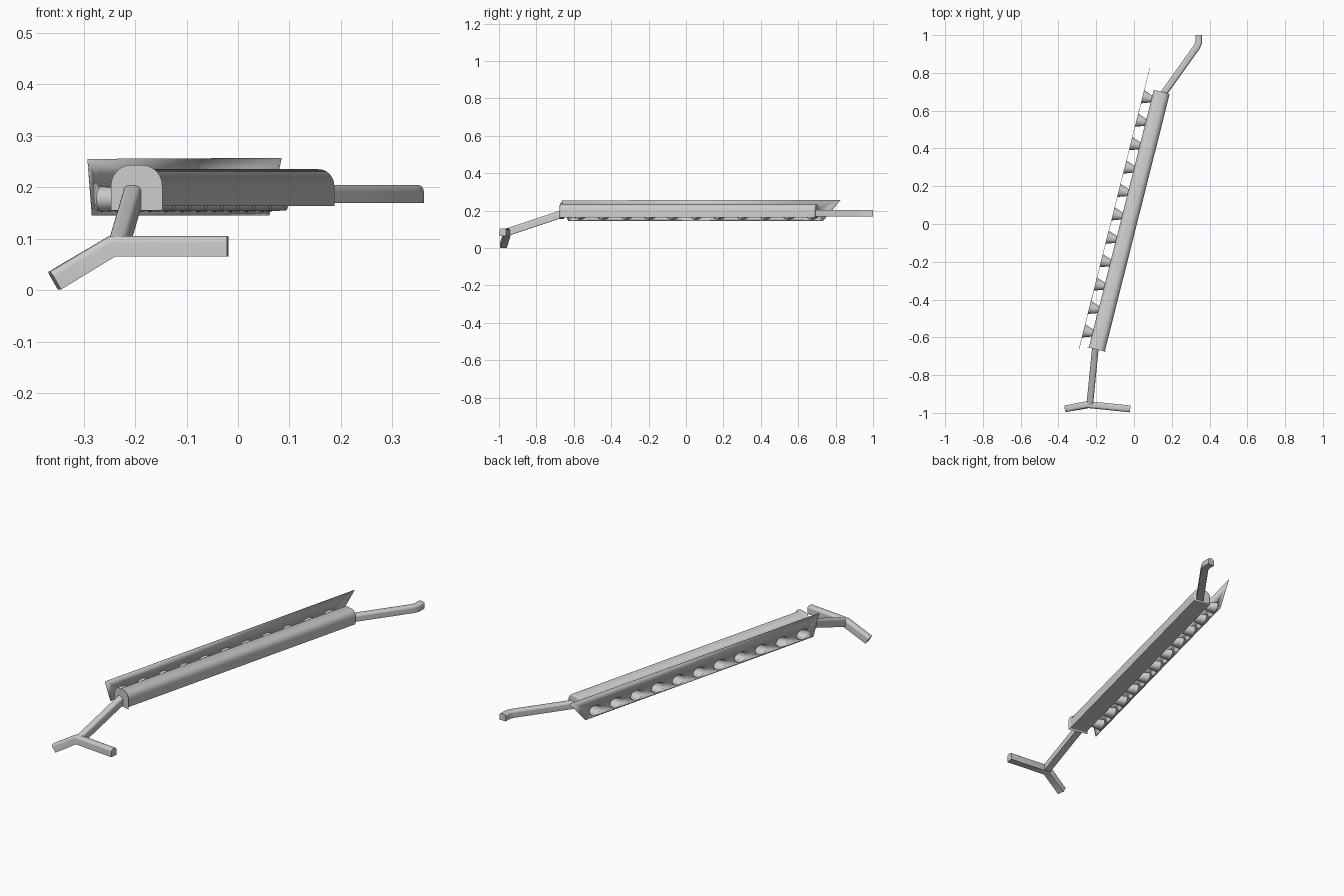
import bpy, bmesh
from math import sin, cos, pi
from mathutils import Vector

if "Cube" in bpy.data.objects:
    bpy.data.objects.remove(bpy.data.objects["Cube"])

Z = Vector((0, 0, 1))
START, END = Vector((-0.197, -0.665, 0)), Vector((0.147, 0.70, 0))
ALONG = (END - START).normalized()          # direction of the housing
OUT = Z.cross(ALONG)                        # towards the perforated plate


def local(u, v, z):
    return START + ALONG * u + OUT * v + Z * z


def finish(bm, name, fix=True):
    if fix:
        bmesh.ops.recalc_face_normals(bm, faces=bm.faces[:])
    me = bpy.data.meshes.new(name)
    bm.to_mesh(me)
    bm.free()
    ob = bpy.data.objects.new(name, me)
    bpy.context.collection.objects.link(ob)
    bpy.ops.object.select_all(action='DESELECT')
    ob.select_set(True)
    bpy.context.view_layer.objects.active = ob
    bpy.ops.object.shade_smooth_by_angle(angle=0.6)
    return ob


def d_profile(w, h, r, n=6):
    """Flat bottom, straight sides, rounded top corners, centred."""
    pts = [(-w / 2, -h / 2), (w / 2, -h / 2)]
    for cx, a0 in ((w / 2 - r, 0), (r - w / 2, pi / 2)):
        pts += [(cx + r * cos(a0 + pi / 2 * i / n), h / 2 - r + r * sin(a0 + pi / 2 * i / n))
                for i in range(n + 1)]
    return pts


def sweep(name, path, w, h, r, end_bevel=0):
    """Mitred sweep of the D profile along a path."""
    path = [Vector(p) for p in path]
    prof = d_profile(w, h, r)
    seg = [(b - a).normalized() for a, b in zip(path, path[1:])]
    bm = bmesh.new()
    rings = []
    for i, p in enumerate(path):
        t_in, t_out = seg[max(i - 1, 0)], seg[min(i, len(seg) - 1)]
        nrm = (t_in + t_out).normalized()
        side = t_in.cross(Z).normalized()
        up = side.cross(t_in)
        ring = []
        for x, y in prof:
            q = side * x + up * y
            q -= t_in * (q.dot(nrm) / t_in.dot(nrm))
            ring.append(bm.verts.new(p + q))
        rings.append(ring)
    n = len(prof)
    for a, b in zip(rings, rings[1:]):
        for i in range(n):
            bm.faces.new((a[i], a[(i + 1) % n], b[(i + 1) % n], b[i]))
    caps = [bm.faces.new(rings[0]), bm.faces.new(rings[-1])]
    bmesh.ops.remove_doubles(bm, verts=bm.verts[:], dist=1e-5)
    if end_bevel:
        edges = [e for f in caps for e in f.edges]
        bmesh.ops.bevel(bm, geom=edges, offset=end_bevel, segments=3,
                        profile=0.5, affect='EDGES')
    return finish(bm, name)


# Long housing with rounded top
sweep("housing", [local(0, 0, 0.199), local((END - START).length, 0, 0.199)],
      0.087, 0.072, 0.032, 0.008)

# Rear arm with bent tip
sweep("rear_arm", [(0.145, 0.675, 0.187), (0.333, 0.938, 0.187),
                   (0.343, 0.962, 0.187), (0.343, 1.0, 0.187)], 0.036, 0.035, 0.012)

# Front arm and branching foot
sweep("front_arm", [(-0.203, -0.64, 0.19), (-0.234, -0.955, 0.085)], 0.035, 0.04, 0.012)
sweep("foot", [(-0.02, -0.979, 0.085), (-0.245, -0.956, 0.085),
               (-0.357, -0.977, 0.0185)], 0.036, 0.04, 0.012)

# Perforated plate and its cups
CUPS = [0.079 + 0.1278 * i for i in range(11)]
PLATE_V, CUP_Z, SIDES = 0.092, 0.177, 24


def ellipse(bm, u, v, ru, rz):
    return [bm.verts.new(local(u + ru * cos(2 * pi * i / SIDES), v,
                               CUP_Z + rz * sin(2 * pi * i / SIDES))) for i in range(SIDES)]


bm = bmesh.new()
corners = [(-0.023, 0.255), (0.012, 0.145), (1.418, 0.145), (1.515, 0.257)]
loops = [[bm.verts.new(local(u, PLATE_V, z)) for u, z in corners]]
loops += [ellipse(bm, u, PLATE_V, 0.036, 0.025) for u in CUPS]
edges = [bm.edges.new((l[i - 1], l[i])) for l in loops for i in range(len(l))]
bmesh.ops.triangle_fill(bm, edges=edges, use_beauty=True, use_dissolve=False, normal=OUT)
plate = finish(bm, "perforated_plate")
mod = plate.modifiers.new("thickness", 'SOLIDIFY')
mod.thickness, mod.offset = 0.002, 0

bm = bmesh.new()
for u in CUPS:
    rim = ellipse(bm, u, PLATE_V, 0.036, 0.025)
    base = ellipse(bm, u, 0.042, 0.018, 0.022)
    for i in range(SIDES):
        bm.faces.new((rim[i - 1], rim[i], base[i], base[i - 1]))
    bm.faces.new(base)
finish(bm, "cups")
